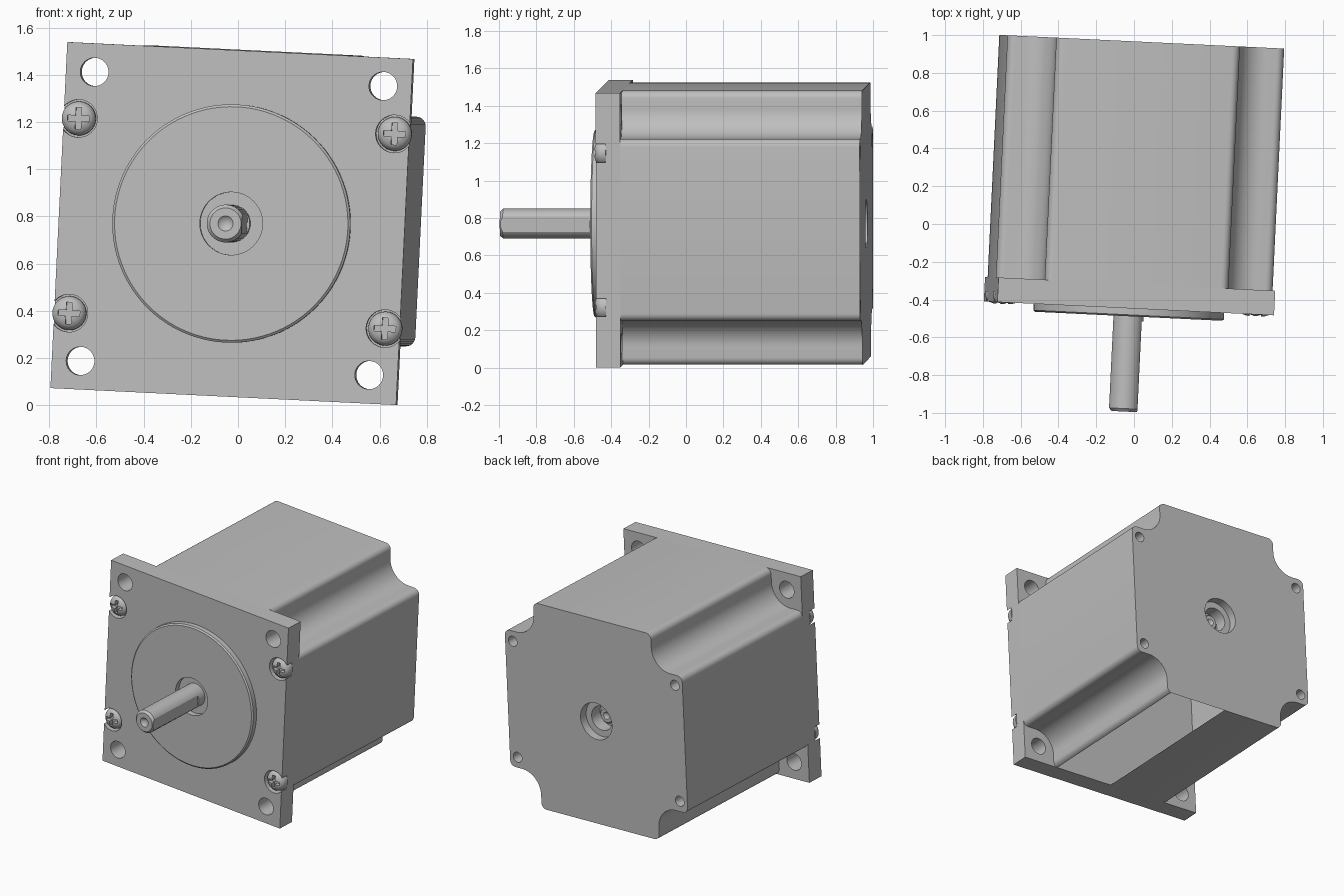
import bpy, bmesh, math
from math import cos, sin, pi, radians
from mathutils import Matrix, Euler

cube = bpy.data.objects.get("Cube")
if cube:
    bpy.data.objects.remove(cube, do_unlink=True)

metal = bpy.data.materials.new("brushed_grey")
metal.use_nodes = True
GREY = (0.52, 0.52, 0.52, 1)
metal.diffuse_color = GREY
metal.node_tree.nodes["Principled BSDF"].inputs["Base Color"].default_value = GREY

parts = []


def finish(name, bm, keep=True):
    bmesh.ops.remove_doubles(bm, verts=bm.verts, dist=1e-5)
    bmesh.ops.recalc_face_normals(bm, faces=bm.faces)
    me = bpy.data.meshes.new(name)
    bm.to_mesh(me)
    bm.free()
    me.materials.append(metal)
    ob = bpy.data.objects.new(name, me)
    bpy.context.collection.objects.link(ob)
    if keep:
        parts.append(ob)
    else:
        ob.hide_render = True
    return ob


def extrude(name, outline, y0, y1, keep=True):
    """Prism along y from an outline in x and z."""
    bm = bmesh.new()
    face = bm.faces.new([bm.verts.new((x, y0, z)) for x, z in outline])
    out = bmesh.ops.extrude_face_region(bm, geom=[face])
    for v in out["geom"]:
        if isinstance(v, bmesh.types.BMVert):
            v.co.y = y1
    return finish(name, bm, keep)


def lathe(name, profile, x=0, z=0, steps=48, keep=True):
    """Solid of revolution about y from (radius, y) points."""
    bm = bmesh.new()
    rings = []
    for r, y in profile:
        n = 1 if r == 0 else steps
        rings.append([bm.verts.new((x + r * cos(2 * pi * i / steps), y,
                                    z + r * sin(2 * pi * i / steps))) for i in range(n)])
    for a, b in zip(rings, rings[1:]):
        for i in range(steps):
            j = (i + 1) % steps
            quad = [a[i % len(a)], a[j % len(a)], b[j % len(b)], b[i % len(b)]]
            bm.faces.new(list(dict.fromkeys(quad)))
    return finish(name, bm, keep)


def drill(x, z, r, y0, y1, steps=32):
    return lathe("cutter", [(0, y0), (r, y0), (r, y1), (0, y1)], x, z, steps, False)


def box(x0, x1, y0, y1, z0, z1):
    return extrude("cutter", [(x0, z0), (x1, z0), (x1, z1), (x0, z1)], y0, y1, False)


def cut(ob, *cutters):
    bpy.context.view_layer.objects.active = ob
    for c in cutters:
        mod = ob.modifiers.new("cut", "BOOLEAN")
        mod.operation, mod.solver, mod.object = "DIFFERENCE", "EXACT", c
        bpy.ops.object.modifier_apply(modifier=mod.name)
        bpy.data.objects.remove(c, do_unlink=True)


def arc(cx, cz, r, a0, a1, n):
    return [(cx + r * cos(radians(a0 + (a1 - a0) * i / n)),
             cz + r * sin(radians(a0 + (a1 - a0) * i / n))) for i in range(n + 1)]


CORNERS = [(sx, sz) for sx in (-1, 1) for sz in (-1, 1)]
FRONT, PLATE_BACK, REAR, TIP = -0.433, -0.303, 0.98, -0.98
HALF = 0.734
HOLE = 0.613
SCREW_X, SCREW_Z = 0.671, 0.413

# Motor body: square with a filleted concave channel along each corner
ROUND, FLAT, CHANNEL = 0.04, 0.447, 0.15
inner = HALF - ROUND
mid = FLAT + ROUND + CHANNEL
corner = (arc(inner, FLAT, ROUND, 0, 90, 6)
          + arc(mid, mid, CHANNEL, 270, 180, 16)
          + arc(FLAT, inner, ROUND, 0, 90, 6))
outline = []
for k in range(4):
    c, s = round(cos(k * pi / 2)), round(sin(k * pi / 2))
    for x, z in corner:
        p = (x * c - z * s, x * s + z * c)
        if not outline or math.dist(p, outline[-1]) > 1e-4:
            outline.append(p)
body = extrude("motor_body", outline, PLATE_BACK, REAR)
cut(body, drill(0, 0, 0.13, 0.92, 1.1, 48), drill(0, 0, 0.085, 0.83, 1.0, 40))
for sx, sz in CORNERS:
    cut(body, drill(sx * SCREW_X, sz * SCREW_Z, 0.036, 0.9, 1.1, 24))

# Open left half of the underside
bm = bmesh.new()
bm.from_mesh(body.data)
under = [f for f in bm.faces if f.normal.z < -0.99 and f.calc_center_median().z < -0.73]
geom = under + list({e for f in under for e in f.edges} | {v for f in under for v in f.verts})
bmesh.ops.bisect_plane(bm, geom=geom, plane_co=(0, 0, 0), plane_no=(1, 0, 0))
bm.normal_update()
panel = [f for f in bm.faces if f.normal.z < -0.99
         and f.calc_center_median().z < -0.73 and f.calc_center_median().x > 0]
bmesh.ops.delete(bm, geom=panel, context="FACES")
bm.to_mesh(body.data)
bm.free()

# Square mounting plate with bolt holes and screw pockets
plate = extrude("mounting_plate",
                [(-HALF, -HALF), (HALF, -HALF), (HALF, HALF), (-HALF, HALF)],
                FRONT, PLATE_BACK)
for sx, sz in CORNERS:
    cut(plate, drill(sx * HOLE, sz * HOLE, 0.06, -0.6, -0.1),
        drill(sx * SCREW_X, sz * SCREW_Z, 0.08, -0.6, -0.38))

# Round pilot boss with a bearing recess
lathe("pilot_boss", [(0, -0.436), (0.133, -0.436), (0.133, -0.475), (0.495, -0.475),
                     (0.505, -0.467), (0.505, -0.43), (0, -0.43)], steps=96)

# Output shaft with chamfered tip, centre drilling and a flat
shaft = lathe("output_shaft", [(0, TIP + 0.03), (0.032, TIP), (0.066, TIP),
                               (0.08, TIP + 0.016), (0.08, -0.42), (0, -0.42)])
cut(shaft, box(0.069, 0.2, -1.1, -0.5, -0.2, 0.2))

# Rear end of the shaft inside the bearing bore
lathe("rear_shaft_end", [(0, 0.85), (0.025, 0.87), (0.048, 0.87),
                         (0.058, 0.86), (0.058, 0.82), (0, 0.82)])

# Domed cross-head screws sunk into their pockets
for sx, sz in CORNERS:
    x, z = sx * SCREW_X, sz * SCREW_Z
    name = ("left" if sx > 0 else "right") + ("_upper" if sz > 0 else "_lower")
    screw = lathe(name + "_screw",
                  [(0, -0.443), (0.03, -0.441), (0.053, -0.433), (0.067, -0.418),
                   (0.072, -0.402), (0.072, -0.379), (0, -0.379)], x, z, 32)
    a, b = 0.046, 0.012
    cut(screw, box(x - a, x + a, -0.6, -0.412, z - b, z + b),
        box(x - b, x + b, -0.6, -0.412, z - a, z + a))

# Smooth the curved walls and set the slight tilt of the whole motor
bpy.ops.object.select_all(action="DESELECT")
pose = (Matrix.Translation((-0.006, -0.014, 0.77))
        @ Euler((0, radians(2.8), radians(-2.75))).to_matrix().to_4x4())
for ob in parts:
    ob.select_set(True)
    ob.matrix_world = pose
bpy.context.view_layer.objects.active = body
bpy.ops.object.shade_smooth_by_angle(angle=radians(30))
